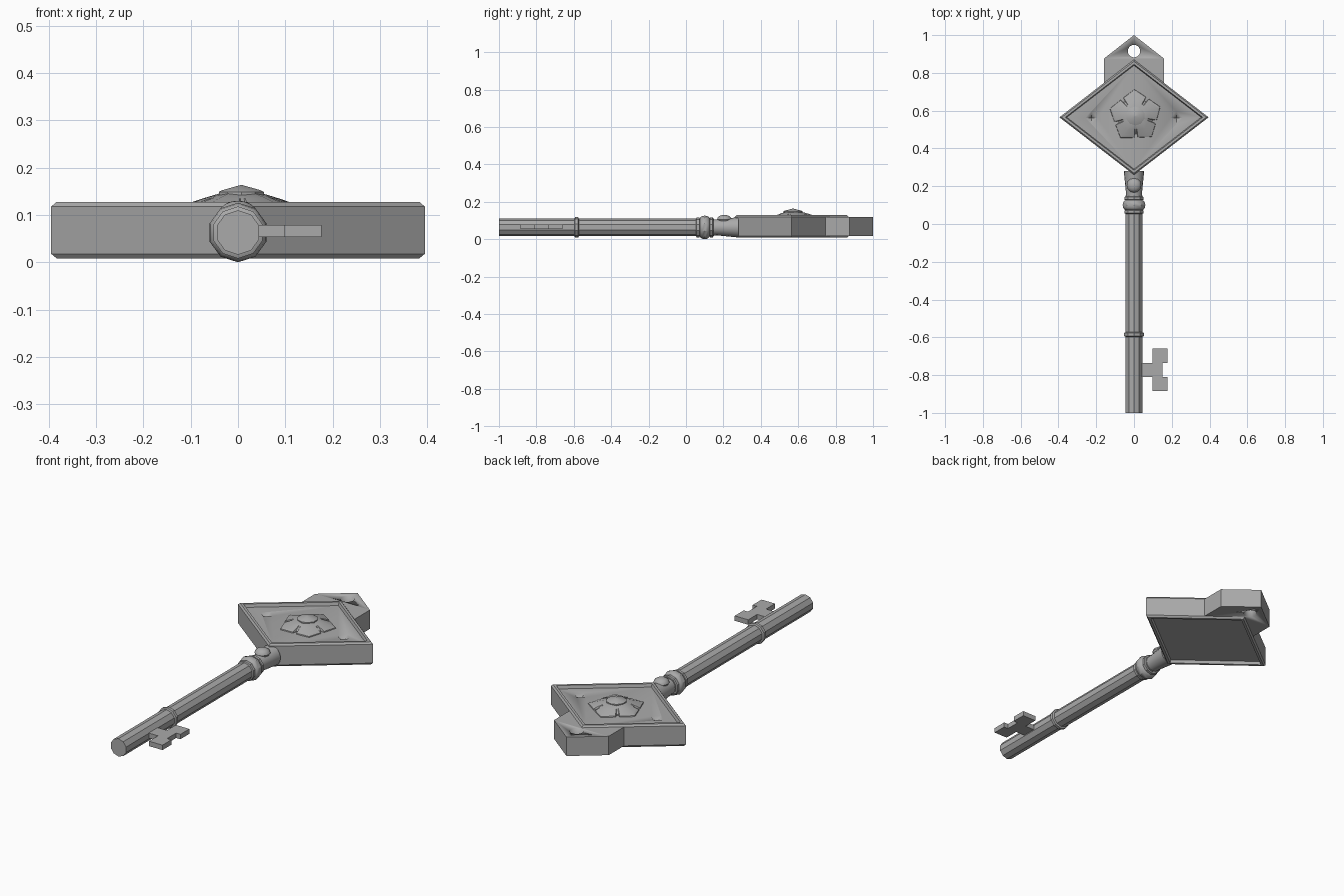
import bpy, bmesh, math

cube = bpy.data.objects.get("Cube")
if cube:
    bpy.data.objects.remove(cube, do_unlink=True)

# One plain grey metal
GREY = (0.40, 0.40, 0.40, 1)
metal = bpy.data.materials.new("grey_metal")
metal.use_nodes = True
metal.diffuse_color = GREY
metal.node_tree.nodes["Principled BSDF"].inputs["Base Color"].default_value = GREY

AXIS_Z = 0.063      # height of the shaft centre line
HEAD_Y = 0.565      # centre of the diamond head


def loft(name, rings, smooth=30):
    """Skin a list of closed rings, capping both ends."""
    bm = bmesh.new()
    loops = [[bm.verts.new(p) for p in ring] for ring in rings]
    for a, b in zip(loops, loops[1:]):
        n = len(a)
        for i in range(n):
            j = (i + 1) % n
            bm.faces.new((a[i], a[j], b[j], b[i]))
    bm.faces.new(loops[0][::-1])
    bm.faces.new(loops[-1])
    bmesh.ops.recalc_face_normals(bm, faces=bm.faces)
    mesh = bpy.data.meshes.new(name)
    bm.to_mesh(mesh)
    bm.free()
    mesh.materials.append(metal)
    obj = bpy.data.objects.new(name, mesh)
    bpy.context.collection.objects.link(obj)
    bpy.ops.object.select_all(action="DESELECT")
    obj.select_set(True)
    bpy.context.view_layer.objects.active = obj
    bpy.ops.object.shade_smooth_by_angle(angle=math.radians(smooth))
    return obj


def circle(n, r, turn=0.0):
    return [(r * math.cos(turn + math.tau * i / n),
             r * math.sin(turn + math.tau * i / n)) for i in range(n)]


def turned(name, profile, sides=10, smooth=30):
    """Turn a (y, radius) profile around the shaft axis."""
    return loft(name, [[(u, y, AXIS_Z + v) for u, v in circle(sides, r, math.pi / 2)]
                       for y, r in profile], smooth)


def prism(name, outline, low, high):
    return loft(name, [[(x, y, z) for x, y in outline] for z in (low, high)])


def cut(target, cutter):
    """Subtract the cutter from the target and discard it."""
    cutter.hide_render = True
    mod = target.modifiers.new("cut", "BOOLEAN")
    mod.operation = "DIFFERENCE"
    mod.solver = "EXACT"
    mod.object = cutter
    bpy.context.view_layer.objects.active = target
    bpy.ops.object.modifier_apply(modifier=mod.name)
    bpy.data.objects.remove(cutter, do_unlink=True)


# Shaft, its ring, the collar and the flared neck
turned("shaft", [(-1, 0.047), (0.15, 0.047)])
turned("shaft_ring", [(-0.597, 0.047), (-0.593, 0.055), (-0.577, 0.055), (-0.573, 0.047)])
for name, y in (("front_collar_band", 0.064), ("rear_collar_band", 0.136)):
    turned(name, [(y - 0.011, 0.045), (y - 0.007, 0.053), (y + 0.007, 0.053), (y + 0.011, 0.045)])
turned("collar_bead", [(0.1 + 0.027 * math.sin(t), 0.045 + 0.018 * math.cos(t))
                       for t in [math.radians(a) for a in range(-90, 91, 30)]], 10, 35)
turned("neck", [(0.13, 0.042), (0.17, 0.043), (0.22, 0.048), (0.28, 0.054)], 16)

# Round stud on the neck
loft("neck_stud", [[(x, 0.205 + y, 0.106 + 0.024 * math.sin(t))
                    for x, y in circle(12, 0.039 * math.cos(t))]
                   for t in [math.radians(a) for a in (-40, 0, 25, 50, 70, 85)]], 40)

# Key bit: stem with two square teeth
prism("key_bit", [(0.03, -0.81), (0.098, -0.81), (0.098, -0.885), (0.177, -0.885),
                  (0.177, -0.81), (0.152, -0.81), (0.152, -0.735), (0.177, -0.735),
                  (0.177, -0.66), (0.098, -0.66), (0.098, -0.735), (0.03, -0.735)],
      0.053, 0.079)

# Diamond head with bevelled rims and a recessed panel on both sides
half = [(0.9, 0.112), (0.92, 0.128), (0.97, 0.128), (1.0, 0.118)]
section = half + [(s, 0.136 - z) for s, z in reversed(half)]
head = loft("diamond_head", [[(0.395 * s * u, HEAD_Y + 0.305 * s * v, z)
                              for u, v in circle(4, 1)] for s, z in section], 5)

# Pyramid-shaped pits beside the rosette
for side in (-1, 1):
    pit = loft("pit_cutter", [[(side * 0.225 + x, HEAD_Y - 0.003 + y, z)
                               for x, y in circle(4, r)]
                              for r, z in ((0.001, 0.082), (0.033, 0.112), (0.038, 0.117))])
    cut(head, pit)

# Hanging tab with a hole
tab = prism("hanging_tab", [(0, 0.855), (0.16, 0.73), (0.16, 0.875), (0, 1),
                            (-0.16, 0.875), (-0.16, 0.73)], 0.018, 0.118)
cut(tab, prism("hole_cutter", [(x, 0.915 + y) for x, y in circle(20, 0.033)], -0.1, 0.3))

# Five-petal rosette: a pentagon with a notch in the middle of each side
CENTRE = (0.007, HEAD_Y + 0.007)


def petals(r, notch, z):
    ring = []
    for k in range(5):
        corner = math.radians(92 + 72 * k)
        for offset, radius in ((-31, 0.82 * r), (0, r), (31, 0.82 * r),
                               (33, notch), (39, notch)):
            a = corner + math.radians(offset)
            ring.append((CENTRE[0] + radius * math.cos(a), CENTRE[1] + radius * math.sin(a), z))
    return ring


loft("rosette", [petals(0.141, 0.094, 0.111), petals(0.139, 0.094, 0.117),
                 petals(0.125, 0.09, 0.122), petals(0.085, 0.068, 0.135),
                 petals(0.05, 0.042, 0.145)], 25)

# Faceted cap in the middle of the rosette
loft("rosette_cap", [[(CENTRE[0] + x, CENTRE[1] + y, z) for x, y in circle(10, r, math.pi / 2)]
                     for r, z in ((0.05, 0.138), (0.05, 0.149), (0.044, 0.152),
                                  (0.022, 0.158), (0.003, 0.163))], 30)
